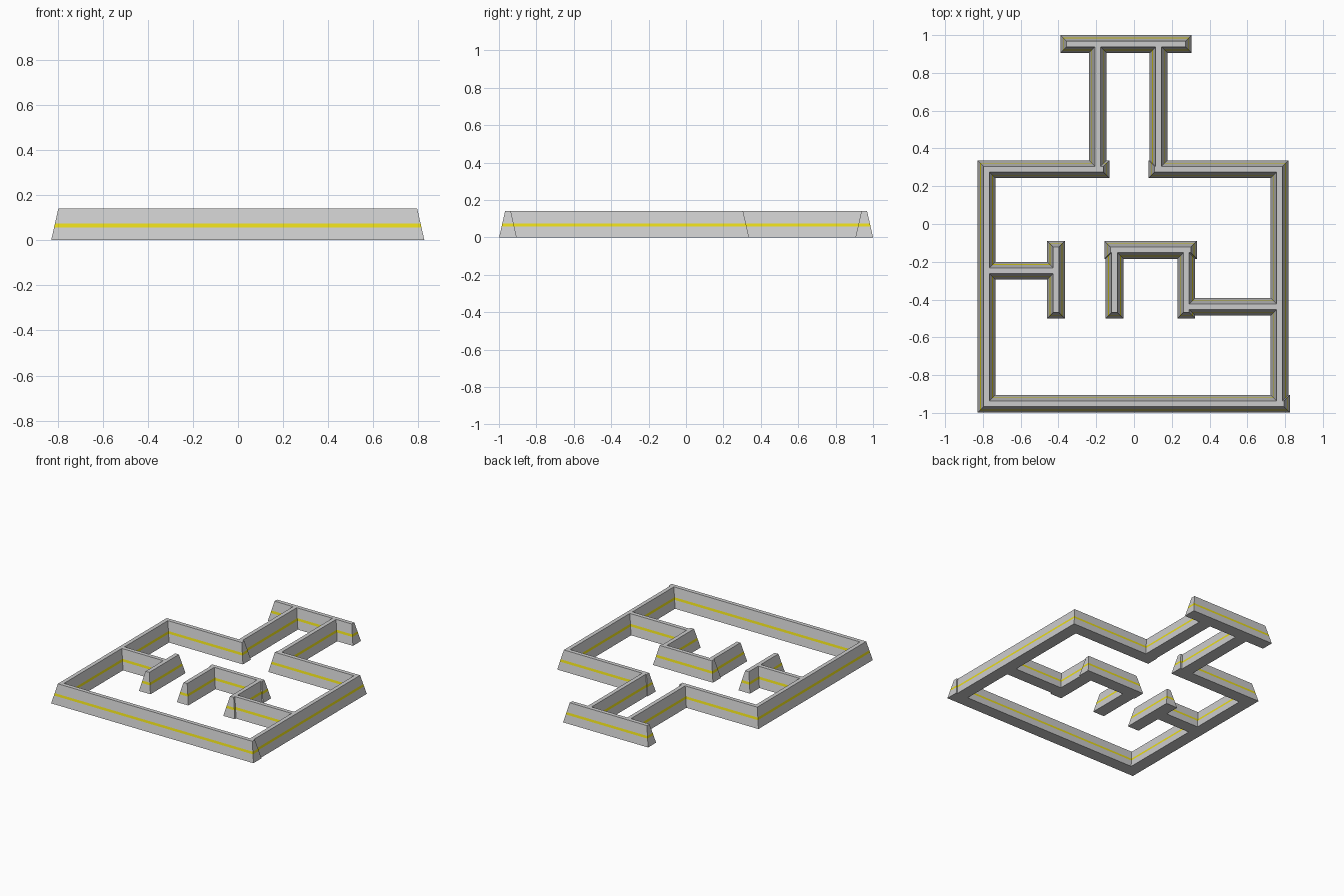
import bpy, bmesh

if "Cube" in bpy.data.objects:
    bpy.data.objects.remove(bpy.data.objects["Cube"])

HEIGHT = 0.141
HALF = 0.047       # half of the wall width at the ground
INSET = 0.032      # how far every side leans in at the top
LEVELS = (0.0, 0.057, 0.074, HEIGHT)

grey = bpy.data.materials.new("wall_grey")
grey.diffuse_color = (0.6, 0.6, 0.6, 1)
grey.use_nodes = True
grey.node_tree.nodes["Principled BSDF"].inputs["Base Color"].default_value = grey.diffuse_color
yellow = bpy.data.materials.new("stripe_yellow")
yellow.diffuse_color = (0.8, 0.7, 0.01, 1)
yellow.use_nodes = True
yellow.node_tree.nodes["Principled BSDF"].inputs["Base Color"].default_value = yellow.diffuse_color


def tapered_wall(name, x0, x1, y0, y1):
    """Tapered bar on the ground with a yellow band around its sides."""
    bm = bmesh.new()
    rings = []
    for z in LEVELS:
        d = INSET * z / HEIGHT
        rings.append([bm.verts.new((x, y, z)) for x, y in (
            (x0 + d, y0 + d), (x1 - d, y0 + d), (x1 - d, y1 - d), (x0 + d, y1 - d))])
    for level, (low, high) in enumerate(zip(rings, rings[1:])):
        for i in range(4):
            j = (i + 1) % 4
            face = bm.faces.new((low[i], low[j], high[j], high[i]))
            face.material_index = 1 if level == 1 else 0
    bm.faces.new(rings[0][::-1])
    bm.faces.new(rings[-1])
    mesh = bpy.data.meshes.new(name)
    bm.to_mesh(mesh)
    bm.free()
    mesh.materials.append(grey)
    mesh.materials.append(yellow)
    bpy.context.collection.objects.link(bpy.data.objects.new(name, mesh))


def wall_x(name, y, x0, x1):
    tapered_wall(name, x0, x1, y - HALF, y + HALF)


def wall_y(name, x, y0, y1):
    tapered_wall(name, x - HALF, x + HALF, y0, y1)


# Outer walls
wall_x("front_wall", -0.952, -0.828, 0.826)
wall_y("left_wall", -0.781, -0.995, 0.337)
wall_y("right_wall", 0.77, -0.995, 0.337)
wall_x("left_shoulder_wall", 0.29, -0.828, -0.13)
wall_x("right_shoulder_wall", 0.29, 0.077, 0.817)

# Corridor and its end wall
wall_y("left_corridor_wall", -0.192, 0.243, 0.985)
wall_y("right_corridor_wall", 0.13, 0.243, 0.985)
wall_x("corridor_end_wall", 0.953, -0.39, 0.305)

# Left T-shaped partition
wall_x("left_partition", -0.247, -0.80, -0.38)
wall_y("left_partition_end", -0.413, -0.50, -0.09)

# Central bracket-shaped partition joined to the right wall
wall_x("bracket_top", -0.137, -0.157, 0.333)
wall_y("bracket_left_leg", -0.103, -0.50, -0.09)
wall_y("bracket_right_leg", 0.277, -0.50, -0.09)
wall_x("bracket_link", -0.438, 0.23, 0.80)
